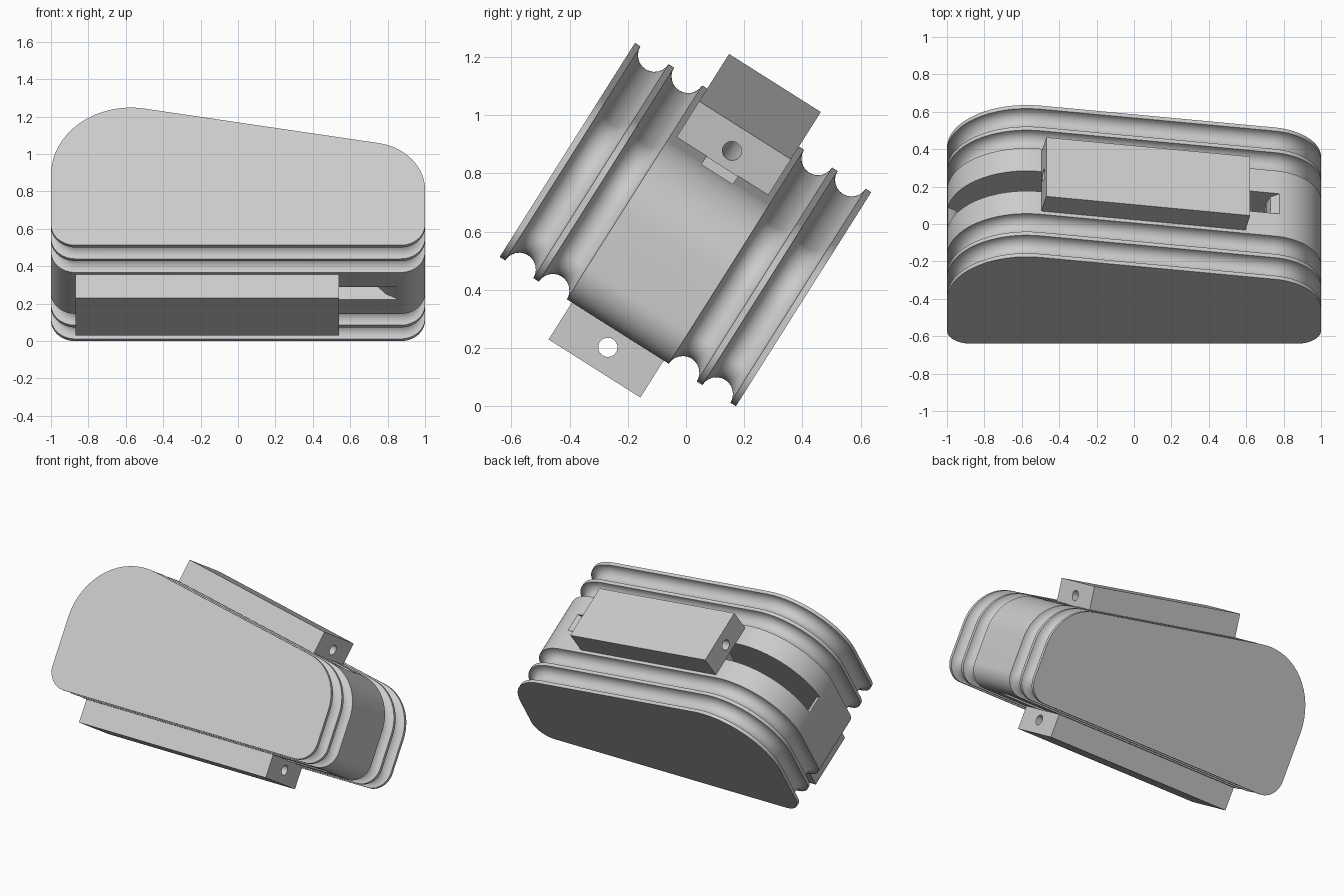
import bpy, bmesh
from math import radians, sin, cos, pi
from mathutils import Matrix

if "Cube" in bpy.data.objects:
    bpy.data.objects.remove(bpy.data.objects["Cube"])

grey = bpy.data.materials.new("plain_grey")
grey.use_nodes = True
grey.diffuse_color = (0.6, 0.6, 0.6, 1)
grey.node_tree.nodes["Principled BSDF"].inputs["Base Color"].default_value = (0.6, 0.6, 0.6, 1)

TILT = radians(32.3)
SLOPE = radians(10)
WIDTH = 0.96
MID = WIDTH / 2
PLACE = Matrix.Translation((0, -0.64, WIDTH * sin(TILT))) @ Matrix.Rotation(-TILT, 4, 'X')

# Rounded outline: centre x, centre z, radius, start and end angle of each corner
CORNERS = [(0.87, 0.13, 0.13, -90, 0), (0.70, 0.35, 0.30, 0, 80),
           (-0.574, 0.444, 0.426, 80, 180), (-0.87, 0.13, 0.13, 180, 270)]


def outline(inset, steps=16):
    pts = []
    for cx, cz, r, a, b in CORNERS:
        for i in range(steps + 1):
            t = radians(a + (b - a) * i / steps)
            pts.append((cx + (r - inset) * cos(t), cz + (r - inset) * sin(t)))
    return pts


def loft(name, sections):
    """Join (y, [(x, z)...]) sections into one closed solid."""
    bm = bmesh.new()
    rings = [[bm.verts.new((x, y, z)) for x, z in pts] for y, pts in sections]
    for a, b in zip(rings, rings[1:]):
        for i in range(len(a)):
            j = (i + 1) % len(a)
            bm.faces.new((a[i], a[j], b[j], b[i]))
    bm.faces.new(rings[0])
    bm.faces.new(rings[-1])
    return finish(name, bm)


def finish(name, bm):
    bmesh.ops.recalc_face_normals(bm, faces=bm.faces)
    mesh = bpy.data.meshes.new(name)
    bm.to_mesh(mesh)
    bm.free()
    mesh.materials.append(grey)
    obj = bpy.data.objects.new(name, mesh)
    bpy.context.collection.objects.link(obj)
    return obj


def cut(obj, cutter):
    bpy.context.view_layer.objects.active = obj
    mod = obj.modifiers.new("cut", 'BOOLEAN')
    mod.operation = 'DIFFERENCE'
    mod.solver = 'EXACT'
    mod.object = cutter
    bpy.ops.object.modifier_apply(modifier=mod.name)
    bpy.data.objects.remove(cutter)


def settle(obj):
    obj.data.transform(PLACE)
    bpy.ops.object.select_all(action='DESELECT')
    obj.select_set(True)
    bpy.context.view_layer.objects.active = obj
    bpy.ops.object.shade_smooth_by_angle(angle=radians(25))


# Body: thin rims with two round grooves on either side of a wide drum
RIM, GROOVE = 0.0225, 0.057
half = [(0, 0)]
for start in (RIM, 2 * RIM + 2 * GROOVE):
    for i in range(13):
        t = pi * i / 12
        half.append((start + GROOVE * (1 - cos(t)), GROOVE * sin(t)))
stations = half + [(WIDTH - y, d) for y, d in reversed(half)]
body = loft("grooved_body", [(y, outline(d)) for y, d in stations])

# Cord slots through the drum, with flared ends
SLOT = 0.0635
right_slot = [(0.4, -0.05), (0.87, -0.05), (0.86, 0), (0.79, 0.035), (0.74, 0.09), (0.71, 0.2),
              (0.70, 0.44), (0.705, 0.54), (0.73, 0.61), (0.78, 0.64), (0.78, 0.8), (0.4, 0.9)]
left_slot = [(-0.4, -0.05), (-0.82, -0.05), (-0.82, 0.05), (-0.86, 0.2), (-0.89, 0.34),
             (-0.92, 0.42), (-0.96, 0.48), (-1.02, 0.52), (-1.02, 1.0), (-0.4, 1.0)]
for pts in (right_slot, left_slot):
    cut(body, loft("slot_cutter", [(MID - SLOT, pts), (MID + SLOT, pts)]))
settle(body)


# Blocks with a round bore along their length
def block(name, length, bore_z, move):
    bm = bmesh.new()
    bmesh.ops.create_cube(bm, size=1, matrix=Matrix.Translation((length / 2, 0, 0.075))
                          @ Matrix.Diagonal((length, 0.373, 0.15, 1)))
    obj = finish(name, bm)
    bm = bmesh.new()
    bmesh.ops.create_cone(bm, cap_ends=True, segments=32, radius1=0.033, radius2=0.033,
                          depth=length + 0.2,
                          matrix=Matrix.Translation((length / 2, 0, bore_z))
                          @ Matrix.Rotation(pi / 2, 4, 'Y'))
    cut(obj, finish("bore_cutter", bm))
    obj.data.transform(move)
    settle(obj)


block("upper_block", 1.107, 0.065,
      Matrix.Translation((-0.495, MID, 0.8625)) @ Matrix.Rotation(SLOPE, 4, 'Y'))
block("lower_block", 1.41, 0.086, Matrix.Translation((-0.87, MID, -0.15)))
